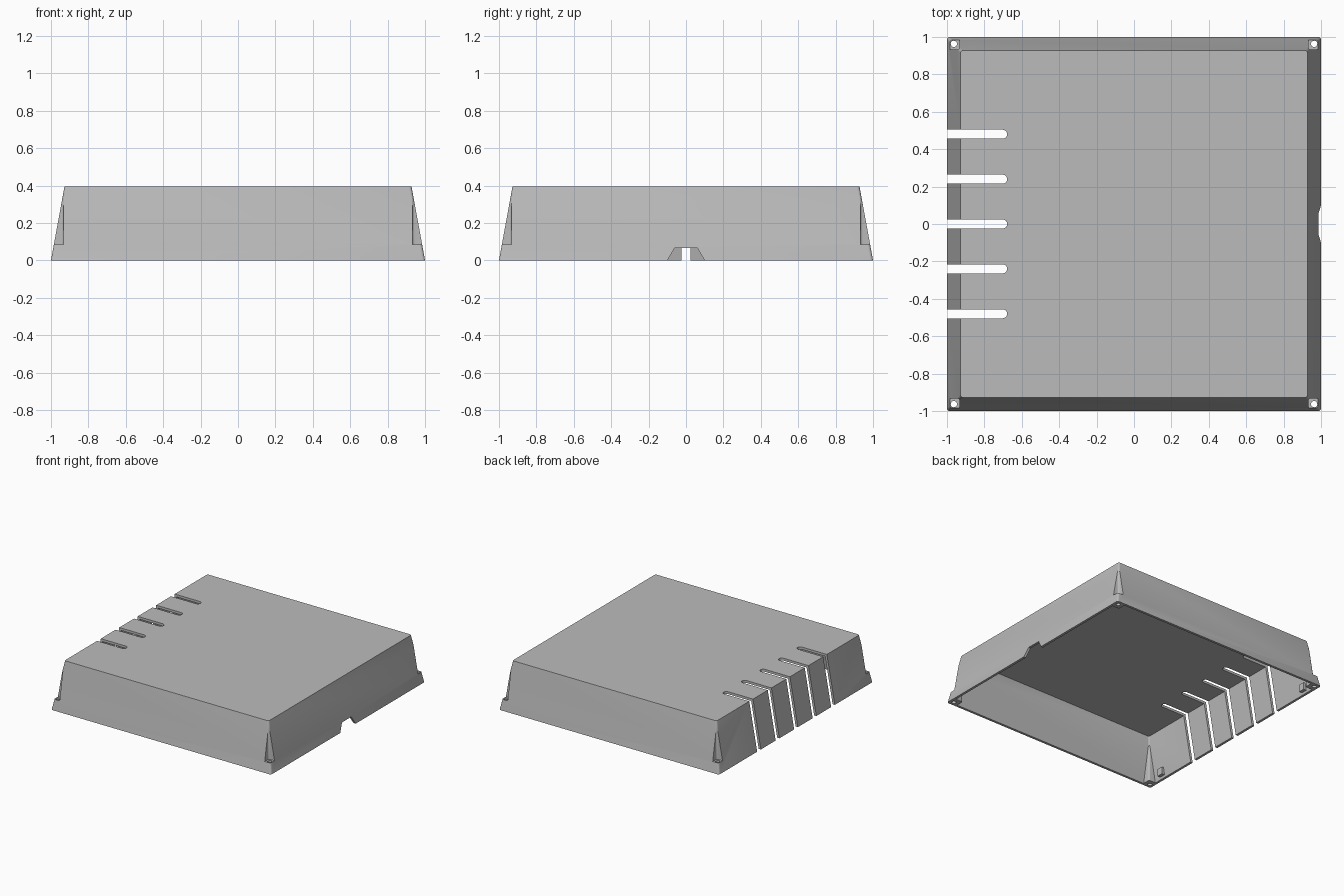
import bpy, bmesh
from math import pi, cos, sin, radians
from mathutils import Matrix, Vector

if "Cube" in bpy.data.objects:
    bpy.data.objects.remove(bpy.data.objects["Cube"])

HEIGHT, WALL = 0.395, 0.02
CORNERS = [(sx, sy) for sx in (-1, 1) for sy in (-1, 1)]

grey = bpy.data.materials.new("plain grey")
grey.use_nodes = True
colour = (0.5, 0.5, 0.5, 1)
grey.diffuse_color = colour
grey.node_tree.nodes["Principled BSDF"].inputs["Base Color"].default_value = colour


def finish(name, bm):
    bmesh.ops.recalc_face_normals(bm, faces=bm.faces)
    mesh = bpy.data.meshes.new(name)
    bm.to_mesh(mesh)
    bm.free()
    mesh.materials.append(grey)
    obj = bpy.data.objects.new(name, mesh)
    bpy.context.collection.objects.link(obj)
    return obj


def box(bm, lo, hi, rounding=0):
    """Box between two corners, upright edges optionally rounded."""
    lo, hi = Vector(lo), Vector(hi)
    size, mid = hi - lo, (lo + hi) / 2
    verts = bmesh.ops.create_cube(
        bm, size=1, matrix=Matrix.Translation(mid) @ Matrix.Diagonal((*size, 1)))["verts"]
    if rounding:
        round_uprights(bm, verts, rounding)
    return verts


def round_uprights(bm, verts, radius):
    edges = {e for v in verts for e in v.link_edges
             if abs(e.verts[0].co.z - e.verts[1].co.z) > 0.01}
    bmesh.ops.bevel(bm, geom=list(edges), offset=radius, segments=4,
                    profile=0.5, affect='EDGES')


def prism(bm, outline, direction):
    """Extrude a closed outline of points along a direction."""
    face = bm.faces.new([bm.verts.new(p) for p in outline])
    new = bmesh.ops.extrude_face_region(bm, geom=[face])["geom"]
    bmesh.ops.translate(bm, vec=direction,
                        verts=[g for g in new if isinstance(g, bmesh.types.BMVert)])


def tapered_block(name, base, top, z0, z1, rounding):
    bm = bmesh.new()
    verts = box(bm, (-base, -base, z0), (base, base, z1))
    for v in verts:
        if v.co.z > (z0 + z1) / 2:
            v.co.x *= top / base
            v.co.y *= top / base
    round_uprights(bm, verts, rounding)
    return finish(name, bm)


def corner_blocks(bm, inner, z0, z1, rounding):
    for sx, sy in CORNERS:
        xs, ys = sorted((sx * inner, sx * 1.1)), sorted((sy * inner, sy * 1.1))
        box(bm, (xs[0], ys[0], z0), (xs[1], ys[1], z1), rounding)


def cut(target, cutter):
    cutter.hide_render = True
    mod = target.modifiers.new("cut", 'BOOLEAN')
    mod.operation, mod.solver, mod.object = 'DIFFERENCE', 'EXACT', cutter
    bpy.context.view_layer.objects.active = target
    bpy.ops.object.modifier_apply(modifier=mod.name)
    bpy.data.objects.remove(cutter)


# Tapered outer body
cover = tapered_block("cover_shell", 1, 0.928, 0, HEIGHT, 0.015)

# Hollow inside, leaving the corner bosses and two latch nubs standing
slope = (1 - 0.928) / HEIGHT
drop = 0.1
cavity = tapered_block("cavity", 1 - WALL + slope * drop,
                       1 - WALL - slope * (HEIGHT - WALL),
                       -drop, HEIGHT - WALL, 0.01)
bm = bmesh.new()
corner_blocks(bm, 0.917, -0.2, 0.5, 0.012)
cut(cavity, finish("bosses", bm))
bm = bmesh.new()
for y in (-0.83, 0.83):
    box(bm, (-1.1, y - 0.025, 0.02), (-0.95, y + 0.025, 0.08))
cut(cavity, finish("latch_nubs", bm))
cut(cover, cavity)

# Screw recesses in the outer corners
bm = bmesh.new()
corner_blocks(bm, 0.932, 0.085, 0.5, 0.014)
cut(cover, finish("recesses", bm))

# Screw holes through the boss floors
bm = bmesh.new()
for sx, sy in CORNERS:
    bmesh.ops.create_cone(bm, cap_ends=True, segments=24, radius1=0.017, radius2=0.017,
                          depth=0.4, matrix=Matrix.Translation((sx * 0.963, sy * 0.963, 0)))
cut(cover, finish("screw_holes", bm))

# Five round-ended vent slots through the top and one side
bm = bmesh.new()
r = 0.024
for i in range(-2, 3):
    y = i * 0.24
    arc = [(-0.678 - r + r * cos(a), y + r * sin(a), -0.1)
           for a in (-pi / 2 + pi * k / 12 for k in range(13))]
    prism(bm, arc + [(-1.1, y + r, -0.1), (-1.1, y - r, -0.1)], (0, 0, 0.7))
cut(cover, finish("vent_slots", bm))

# Cable notch in the opposite rim
bm = bmesh.new()
half = [(0.06, 0.068), (0.1, 0), (0.1, -0.1)]
outline = [(0.9, y, z) for y, z in half] + [(0.9, -y, z) for y, z in reversed(half)]
prism(bm, outline, (0.2, 0, 0))
cut(cover, finish("cable_notch", bm))

# Smooth the rounded corners, keep the rest sharp
bpy.ops.object.select_all(action='DESELECT')
cover.select_set(True)
bpy.context.view_layer.objects.active = cover
bpy.ops.object.shade_smooth_by_angle(angle=radians(30))
